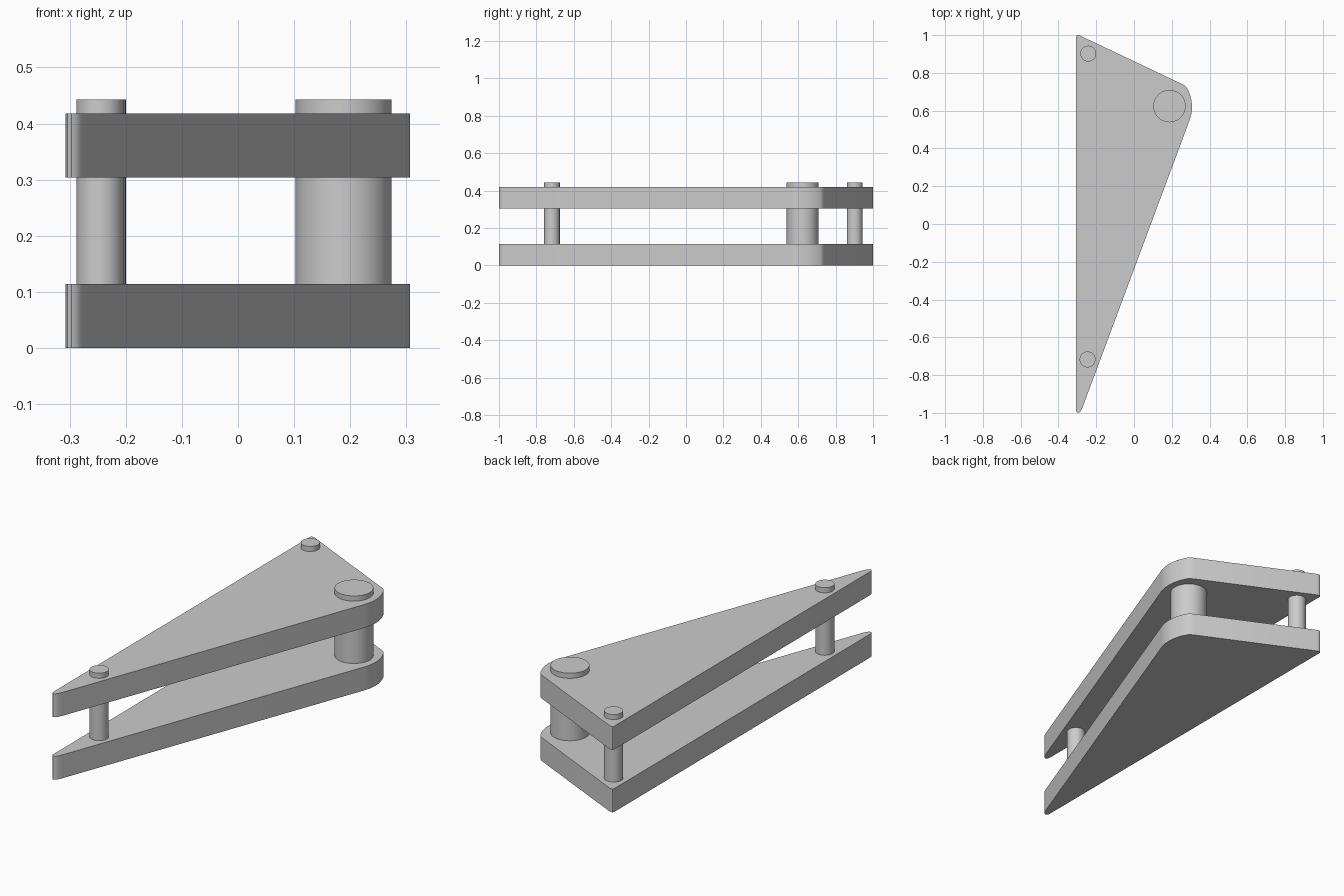
import bpy, bmesh
from math import cos, sin, radians

if "Cube" in bpy.data.objects:
    bpy.data.objects.remove(bpy.data.objects["Cube"])

PLATE_T = 0.114
UPPER_Z = 0.304
PIN_TOP = 0.443

# plate outline, counter-clockwise: front tip, broad right-hand arc, back corner
tip = [(-0.307, -0.985), (-0.304, -0.995), (-0.297, -1.0), (-0.289, -0.997),
       (-0.280, -0.987), (-0.271, -0.967)]
arc = [(0.107 + 0.2 * cos(radians(a)), 0.62 + 0.2 * sin(radians(a)))
       for a in [-20.4 + 50.4 * i / 16 for i in range(17)]]
shoulder = [(0.275, 0.727), (0.265, 0.735), (0.252, 0.742)]
corner = [(-0.285, 0.997), (-0.296, 1.0), (-0.304, 0.998), (-0.307, 0.991)]
OUTLINE = tip + arc + shoulder + corner


def finish(name, bm):
    bmesh.ops.recalc_face_normals(bm, faces=bm.faces)
    mesh = bpy.data.meshes.new(name)
    bm.to_mesh(mesh)
    bm.free()
    obj = bpy.data.objects.new(name, mesh)
    bpy.context.collection.objects.link(obj)
    bpy.ops.object.select_all(action='DESELECT')
    bpy.context.view_layer.objects.active = obj
    obj.select_set(True)
    bpy.ops.object.shade_smooth_by_angle(angle=radians(30))
    return obj


def prism(name, points, z0, z1):
    """Extrude a closed outline from z0 up to z1."""
    bm = bmesh.new()
    base = bm.faces.new([bm.verts.new((x, y, z0)) for x, y in points])
    top = bmesh.ops.extrude_face_region(bm, geom=[base], use_keep_orig=True)
    verts = [g for g in top["geom"] if isinstance(g, bmesh.types.BMVert)]
    bmesh.ops.translate(bm, verts=verts, vec=(0, 0, z1 - z0))
    return finish(name, bm)


def pin(name, x, y, r, sides=64):
    ring = [(x + r * cos(radians(360 * i / sides)), y + r * sin(radians(360 * i / sides)))
            for i in range(sides)]
    return prism(name, ring, PLATE_T, PIN_TOP)


# two matching plates
prism("lower_plate", OUTLINE, 0, PLATE_T)
prism("upper_plate", OUTLINE, UPPER_Z, UPPER_Z + PLATE_T)

# pins standing on the lower plate and passing through the upper one
pin("main_pin", 0.188, 0.624, 0.0855)
pin("back_pin", -0.242, 0.902, 0.042)
pin("front_pin", -0.246, -0.717, 0.042)
